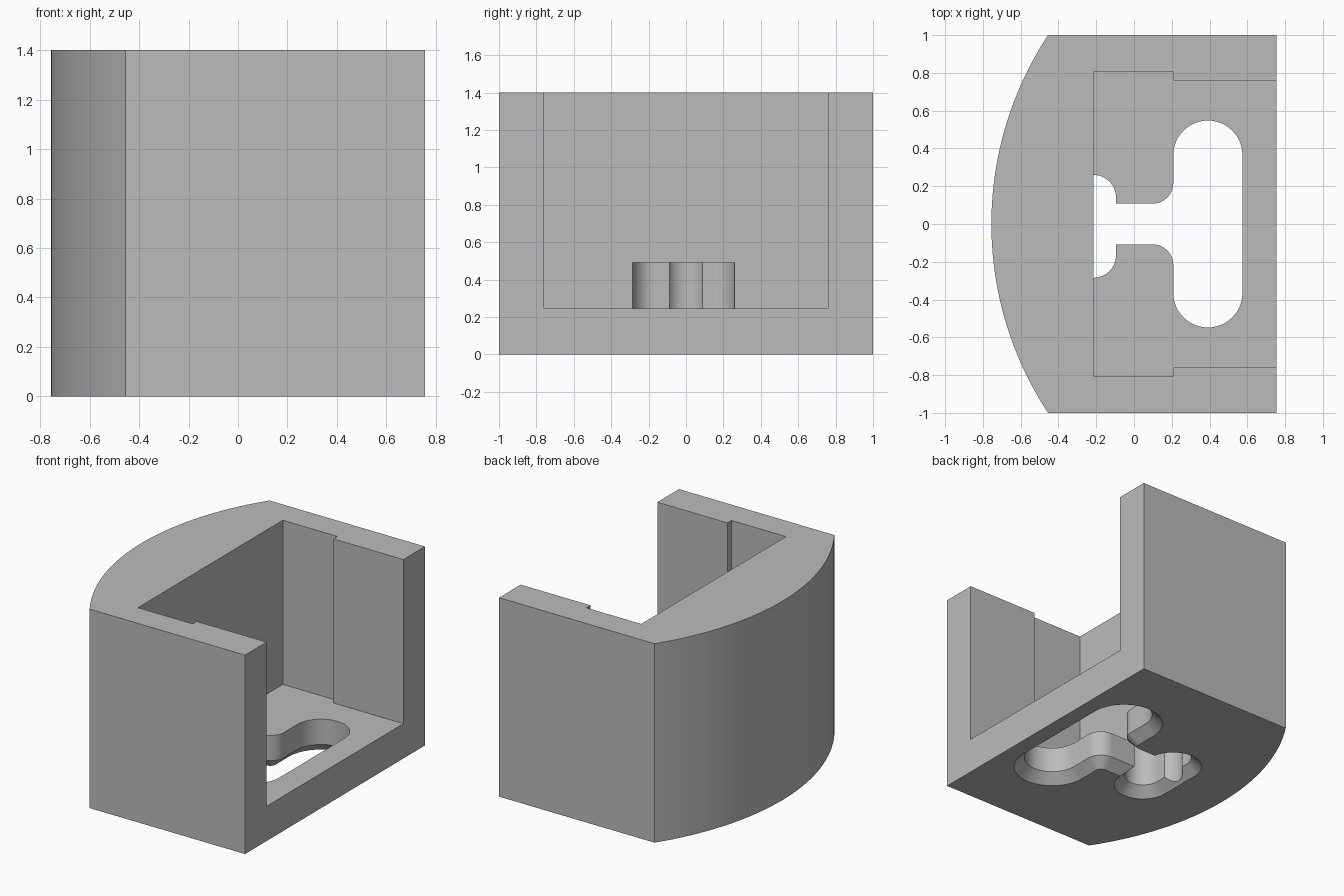
import bpy
import bmesh
from math import asin, cos, sin, pi, radians
from mathutils import Vector

cube = bpy.data.objects.get("Cube")
if cube:
    bpy.data.objects.remove(cube, do_unlink=True)

grey = bpy.data.materials.new("plain grey")
grey.use_nodes = True
colour = (0.5, 0.5, 0.5, 1)
grey.diffuse_color = colour
grey.node_tree.nodes["Principled BSDF"].inputs["Base Color"].default_value = colour

HEIGHT, FLOOR, POCKET, CHAMFER = 1.4, 0.245, 0.49, 0.067


def arc(cx, cy, r, start, end, steps=24):
    """Points along an arc, angles in degrees."""
    angles = [radians(start + (end - start) * i / steps) for i in range(steps + 1)]
    return [(cx + r * cos(a), cy + r * sin(a)) for a in angles]


def offset(points, d):
    """Grow a counter-clockwise outline by d with mitred corners."""
    grown = []
    for i, p in enumerate(points):
        p = Vector(p)
        a = (p - Vector(points[i - 1])).normalized()
        b = (Vector(points[(i + 1) % len(points)]) - p).normalized()
        na, nb = Vector((a.y, -a.x)), Vector((b.y, -b.x))
        grown.append(tuple(p + (na + nb) * d / (1 + na.dot(nb))))
    return grown


def loft(name, layers):
    """Solid through a stack of (outline, z) layers."""
    bm = bmesh.new()
    rings = [[bm.verts.new((x, y, z)) for x, y in pts] for pts, z in layers]
    bm.faces.new(rings[0][::-1])
    bm.faces.new(rings[-1])
    for low, high in zip(rings, rings[1:]):
        for i in range(len(low)):
            j = (i + 1) % len(low)
            bm.faces.new((low[i], low[j], high[j], high[i]))
    bmesh.ops.recalc_face_normals(bm, faces=bm.faces)
    mesh = bpy.data.meshes.new(name)
    bm.to_mesh(mesh)
    bm.free()
    mesh.materials.append(grey)
    ob = bpy.data.objects.new(name, mesh)
    bpy.context.collection.objects.link(ob)
    return ob


def chamfered(name, outline, top):
    """Cutter that flares out at the underside."""
    return loft(name, [(offset(outline, CHAMFER + 0.02), -0.02),
                       (outline, CHAMFER), (outline, top)])


# Block with a bowed end
radius, centre = 1.817, 1.062
sweep = asin(1 / radius) * 180 / pi
bow = arc(centre, 0, radius, 180 - sweep, 180 + sweep, 64)
body = loft("bracket_body", [(bow + [(0.755, -1), (0.755, 1)], z) for z in (0, HEIGHT)])

# Open cavity with a small step in each side wall
half = [(-0.215, -0.805), (0.21, -0.805), (0.21, -0.76), (0.9, -0.76)]
cavity_outline = half + [(x, -y) for x, y in reversed(half)]
cavity = loft("cavity_cutter", [(cavity_outline, z) for z in (FLOOR, HEIGHT + 0.2)])

# Long slot that narrows through rounded shoulders into a neck
r, f, n = 0.183, 0.11, 0.108
lower = [(-0.2, -n)] + arc(0.208 - f, -n - f, f, 90, 0) + arc(0.391, -0.365, r, 180, 360)
slot_outline = lower + [(x, -y) for x, y in reversed(lower)]
slot = chamfered("slot_cutter", slot_outline, 0.35)

# Cross slot that rises into the back wall
cross_outline = arc(-0.215, 0.14, 0.12, 0, 180) + arc(-0.215, -0.165, 0.12, 180, 360)
cross = chamfered("cross_slot_cutter", cross_outline, POCKET)

# Rounded end of the neck behind the cross slot
end_outline = arc(-0.277, 0, 0.105, 90, 270) + [(-0.15, -0.105), (-0.15, 0.105)]
neck_end = loft("neck_end_cutter", [(end_outline, z) for z in (-0.02, POCKET)])

# Cut everything out, then discard the cutters
bpy.ops.object.select_all(action="DESELECT")
bpy.context.view_layer.objects.active = body
body.select_set(True)
for cutter in (cavity, slot, cross, neck_end):
    cut = body.modifiers.new(cutter.name, "BOOLEAN")
    cut.operation = "DIFFERENCE"
    cut.solver = "EXACT"
    cut.object = cutter
    bpy.ops.object.modifier_apply(modifier=cut.name)
    bpy.data.objects.remove(cutter, do_unlink=True)

bpy.ops.object.shade_smooth_by_angle(angle=radians(25))
